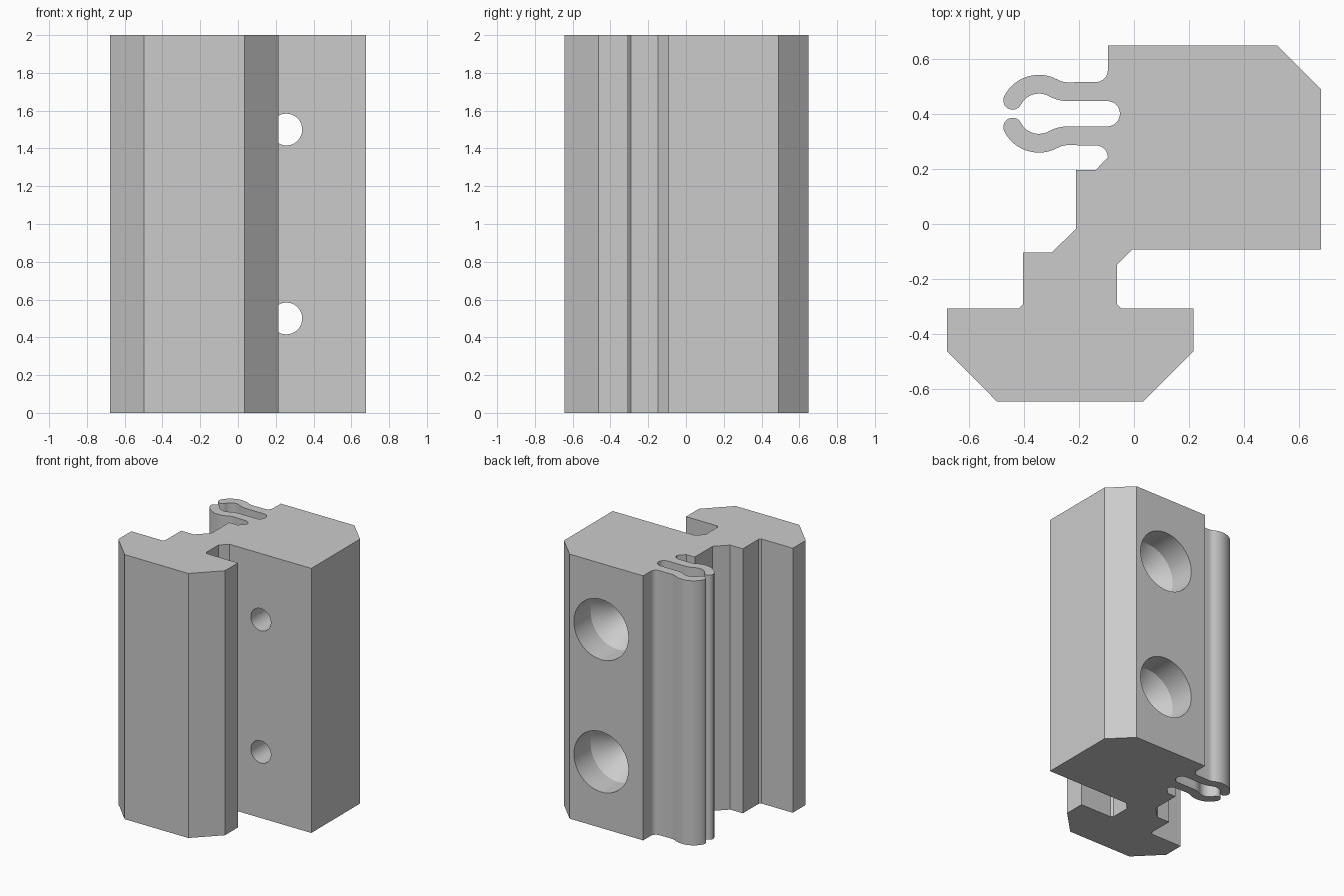
import bpy
import bmesh
from math import sin, cos, pi, radians

cube = bpy.data.objects.get("Cube")
if cube:
    bpy.data.objects.remove(cube, do_unlink=True)

grey = bpy.data.materials.new("plain grey")
grey.use_nodes = True
colour = (0.6, 0.6, 0.6, 1)
grey.diffuse_color = colour
grey.node_tree.nodes["Principled BSDF"].inputs["Base Color"].default_value = colour

HEIGHT = 2.0
MID = 0.4          # centre line of the spring clip


def arc(cx, cy, r, a0, a1, steps=10):
    angles = [radians(a0 + (a1 - a0) * i / steps) for i in range(steps + 1)]
    return [(cx + r * cos(a), cy + r * sin(a)) for a in angles]


def make_object(name, bm):
    bmesh.ops.recalc_face_normals(bm, faces=bm.faces)
    mesh = bpy.data.meshes.new(name)
    bm.to_mesh(mesh)
    bm.free()
    mesh.materials.append(grey)
    obj = bpy.data.objects.new(name, mesh)
    bpy.context.collection.objects.link(obj)
    return obj


# Upper prong of the clip: fillet, S-bend, bulge, round tip and back to the slot
bulge, half = 0.107, 0.034
tip = (-0.345 + bulge * cos(radians(153)), MID + bulge * sin(radians(153)))
prong = arc(-0.138, 0.558, 0.043, 0, -90, 8)
prong += arc(-0.24, 0.59, 0.11 - half, 270, 241, 6)
prong += arc(-0.345, MID, bulge + half, 61, 153, 16)[1:]
prong += arc(*tip, half, 153, 333, 14)[1:]
prong += arc(-0.345, MID, bulge - half, 153, 61, 14)[1:]
prong += arc(-0.24, 0.59, 0.11 + half, 241, 270, 6)[1:]
prong += arc(-0.097, MID, 0.046, 90, 0, 8)
lower_prong = [(x, 2 * MID - y) for x, y in reversed(prong[:-1])]

# Angular outline of the block, neck and foot
block = [
    (-0.14, 0.195), (-0.21, 0.195), (-0.21, -0.017), (-0.298, -0.103),
    (-0.403, -0.103), (-0.403, -0.292), (-0.418, -0.307), (-0.678, -0.307),
    (-0.678, -0.462), (-0.498, -0.643), (0.035, -0.643), (0.215, -0.462),
    (0.215, -0.307), (-0.046, -0.307), (-0.061, -0.292), (-0.061, -0.148),
    (-0.006, -0.093), (0.678, -0.093), (0.678, 0.49), (0.52, 0.648),
    (-0.095, 0.648),
]

# Extruded body
bm = bmesh.new()
base = bm.faces.new([bm.verts.new((x, y, 0)) for x, y in prong + lower_prong + block])
top = bmesh.ops.extrude_face_region(bm, geom=[base])["geom"]
bmesh.ops.translate(bm, vec=(0, 0, HEIGHT),
                    verts=[v for v in top if isinstance(v, bmesh.types.BMVert)])
body = make_object("clip_rail_body", bm)

# Screw holes: wide bore from the back, conical seat, narrow hole to the front
SIDES = 48
stations = [(0.75, 0.228), (0.448, 0.228), (0.24, 0.084), (-0.2, 0.084)]


def screw_cutter(z):
    bm = bmesh.new()
    rings = [[bm.verts.new((0.256 + r * cos(2 * pi * i / SIDES), y,
                            z + r * sin(2 * pi * i / SIDES)))
              for i in range(SIDES)] for y, r in stations]
    for a, b in zip(rings, rings[1:]):
        for i in range(SIDES):
            j = (i + 1) % SIDES
            bm.faces.new((a[i], a[j], b[j], b[i]))
    bm.faces.new(rings[0])
    bm.faces.new(rings[-1])
    cutter = make_object("screw_hole_cutter", bm)
    cutter.hide_render = True
    return cutter


bpy.ops.object.select_all(action="DESELECT")
body.select_set(True)
bpy.context.view_layer.objects.active = body
for z in (0.5, 1.5):
    cutter = screw_cutter(z)
    cut = body.modifiers.new("screw_hole", "BOOLEAN")
    cut.operation = "DIFFERENCE"
    cut.solver = "EXACT"
    cut.object = cutter
    bpy.ops.object.modifier_apply(modifier=cut.name)
    bpy.data.objects.remove(cutter, do_unlink=True)

bpy.ops.object.shade_smooth_by_angle(angle=radians(25))
